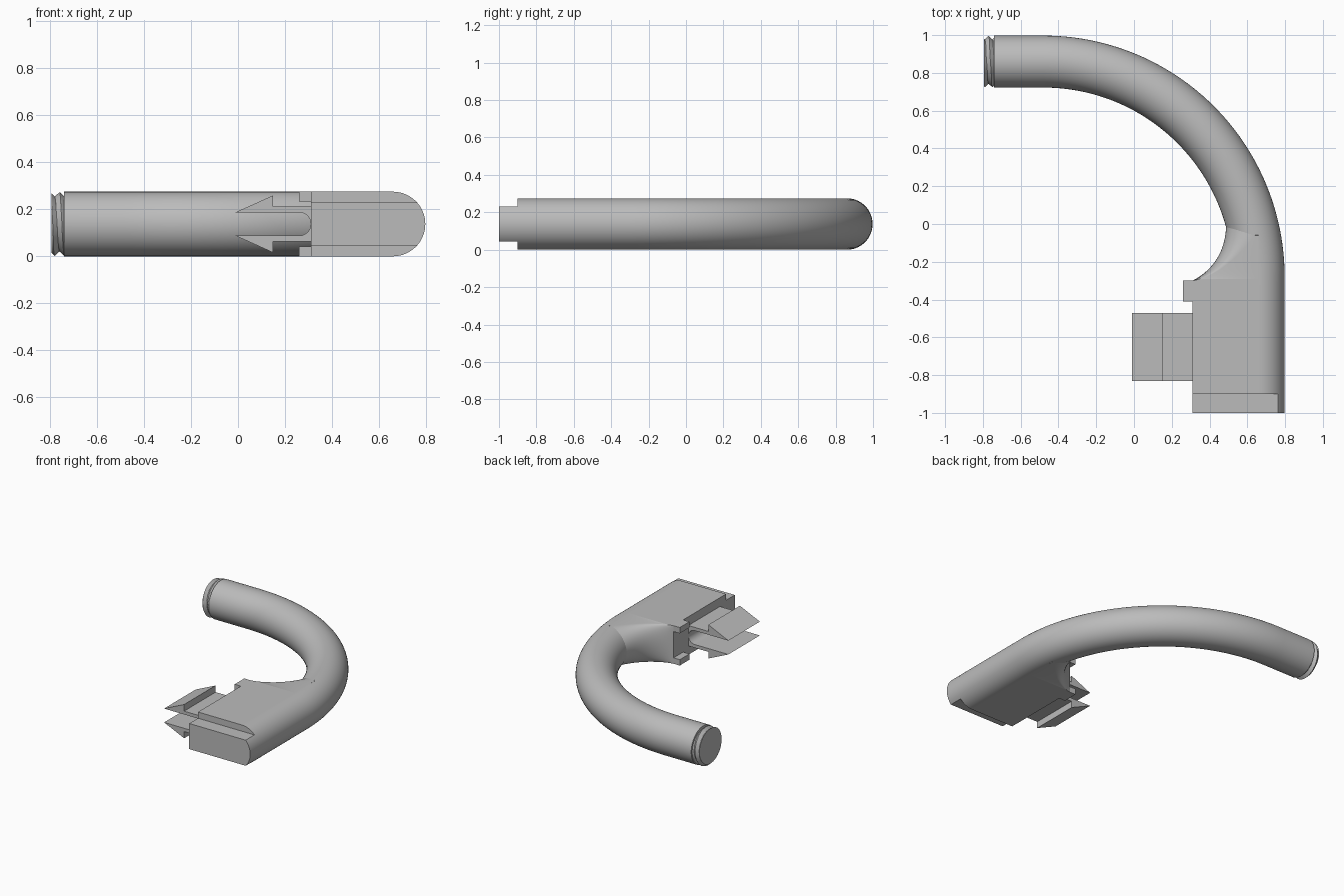
import bpy, bmesh, math
from mathutils import Vector

if "Cube" in bpy.data.objects:
    bpy.data.objects.remove(bpy.data.objects["Cube"])

grey = bpy.data.materials.new("plain grey")
grey.use_nodes = True
grey.diffuse_color = (0.5, 0.5, 0.5, 1)
grey.node_tree.nodes["Principled BSDF"].inputs["Base Color"].default_value = (0.5, 0.5, 0.5, 1)

R = 0.1375            # tube radius and half height
ARC_X, ARC_Y = -0.48, -0.28
BEND = 1.14           # radius of the bend
AXIS_X = ARC_X + BEND
FACE_X = 0.31         # mating face of the housing


def loft(name, rings):
    """Skin closed rings of equal length and cap both ends."""
    bm = bmesh.new()
    rows = [[bm.verts.new(p) for p in ring] for ring in rings]
    n = len(rows[0])
    for a, b in zip(rows, rows[1:]):
        for i in range(n):
            j = (i + 1) % n
            bm.faces.new((a[i], a[j], b[j], b[i]))
    bm.faces.new(rows[0])
    bm.faces.new(rows[-1])
    bmesh.ops.remove_doubles(bm, verts=bm.verts, dist=1e-5)
    bmesh.ops.recalc_face_normals(bm, faces=bm.faces)
    mesh = bpy.data.meshes.new(name)
    bm.to_mesh(mesh)
    bm.free()
    mesh.materials.append(grey)
    ob = bpy.data.objects.new(name, mesh)
    bpy.context.collection.objects.link(ob)
    bpy.ops.object.select_all(action='DESELECT')
    ob.select_set(True)
    bpy.context.view_layer.objects.active = ob
    bpy.ops.object.shade_smooth_by_angle(angle=math.radians(30))
    return ob


def prism(name, profile, y0, y1):
    """Extrude an (x, z) profile along y."""
    return loft(name, [[(x, y, z) for x, z in profile] for y in (y0, y1)])


def circle(centre, out, radius, n=64):
    up = Vector((0, 0, 1))
    return [centre + radius * (math.cos(a) * out + math.sin(a) * up)
            for a in (2 * math.pi * i / n for i in range(n))]


# Curved tube: straight end, quarter bend, straight run into the housing
rings = [circle(Vector((-0.74, ARC_Y + BEND, R)), Vector((0, 1, 0)), R)]
for k in range(49):
    a = math.pi / 2 * (1 - k / 48)
    out = Vector((math.cos(a), math.sin(a), 0))
    rings.append(circle(Vector((ARC_X, ARC_Y, R)) + BEND * out, out, R))
rings.append(circle(Vector((AXIS_X, -0.32, R)), Vector((1, 0, 0)), R))
loft("curved_tube", rings)

# Threaded end with one helical ridge
PITCH, SEG, STEPS = 0.04, 64, 28
rings = []
for k in range(STEPS + 1):
    x = -0.795 + 0.058 * k / STEPS
    ring = []
    for i in range(SEG):
        a = 2 * math.pi * i / SEG
        phase = ((x + 0.76) / PITCH + i / SEG) % 1
        r = 0.117 + 0.019 * abs(2 * phase - 1)
        ring.append((x, ARC_Y + BEND + r * math.sin(a), R + r * math.cos(a)))
    rings.append(ring)
loft("threaded_end", rings)


def d_section(half):
    """Flat on the mating side, round on the outside, cut at +-half height."""
    limit = math.asin(half / R)
    arc = [(AXIS_X + R * math.cos(a), R + R * math.sin(a))
           for a in (limit * (2 * i / 32 - 1) for i in range(33))]
    return [(FACE_X, R - half)] + arc + [(FACE_X, R + half)]


# Housing and its reduced front tongue
prism("housing", d_section(R), -0.9, -0.3)
prism("front_tongue", d_section(0.0925), -1.0, -0.9)


def bezier(a, b, c, t):
    return (1 - t) ** 2 * Vector(a) + 2 * t * (1 - t) * Vector(b) + t * t * Vector(c)


# Flare blending the round inner side of the tube into the flat face
rings = []
for k in range(25):
    t = k / 24
    edge = bezier((0.64, -0.06), (0.48, -0.27), (FACE_X, -0.3), t)
    bulge = bezier((0.488, -0.01), (0.48, -0.21), (FACE_X, -0.3), t)
    ring = []
    for i in range(25):
        a = math.pi * i / 24
        p = edge.lerp(bulge, math.sin(a))
        ring.append((p.x, p.y, R + R * math.cos(a)))
    ring += [(AXIS_X, edge.y, 0), (AXIS_X, edge.y, 2 * R)]
    rings.append(ring)
loft("flare", rings)

# Mirrored pairs: locating tabs and barbed snap clips
for side, s in (("upper", 1), ("lower", -1)):
    tab = [(0.26, 0.095), (0.33, 0.095), (0.33, R), (0.26, R)]
    prism(side + "_tab", [(x, R + s * z) for x, z in tab], -0.41, -0.3)
    clip = [(-0.01, 0.05), (0.15, 0.122), (0.15, 0.074), (0.32, 0.074), (0.32, 0)]
    clip += [(0.26 + 0.05 * math.cos(a), 0.05 * math.sin(a))
             for a in (math.pi / 2 * i / 10 for i in range(11))]
    prism(side + "_clip", [(x, R + s * z) for x, z in clip], -0.83, -0.47)
